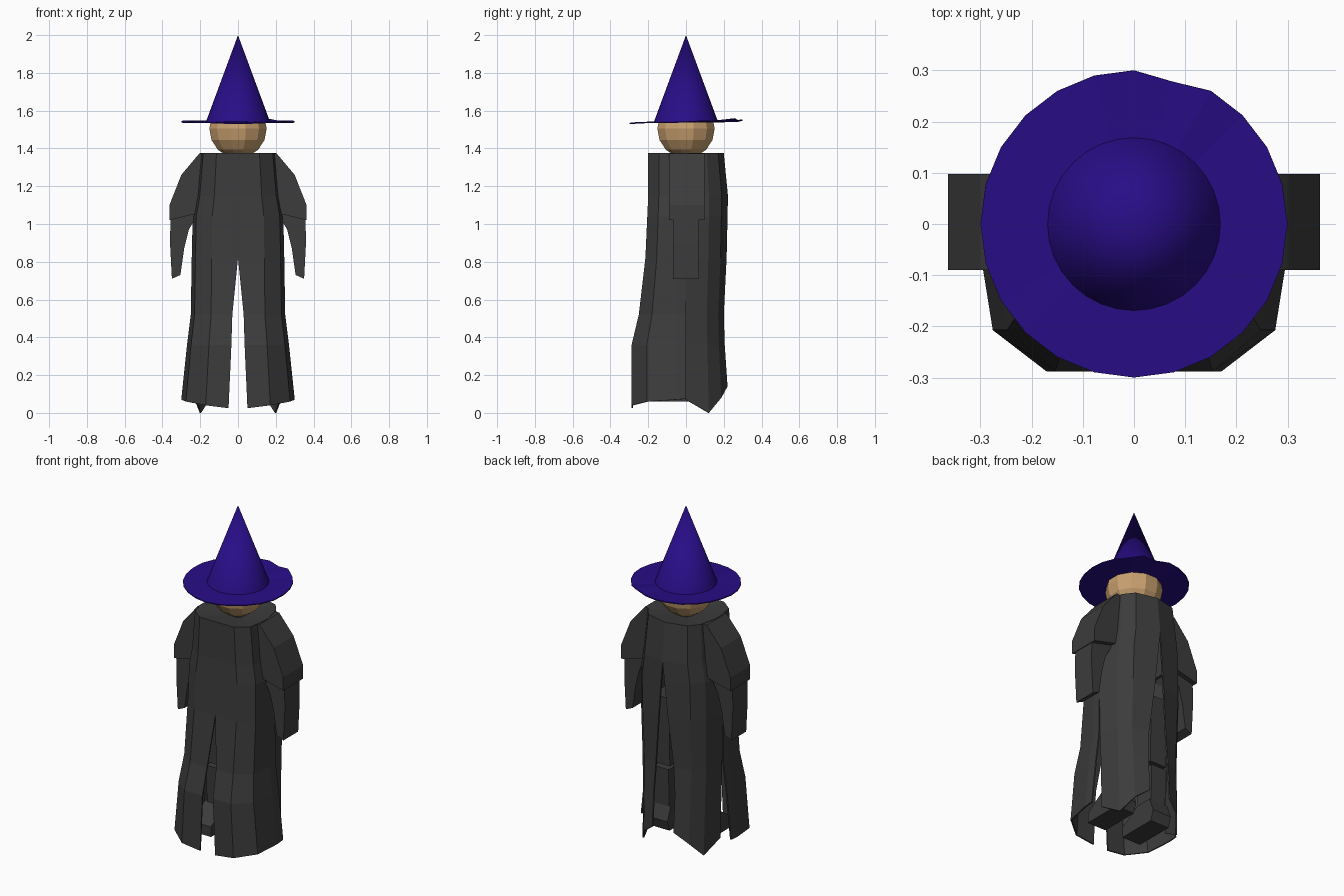
import bpy, bmesh, math

if "Cube" in bpy.data.objects:
    bpy.data.objects.remove(bpy.data.objects["Cube"])


def material(name, color):
    m = bpy.data.materials.new(name)
    m.diffuse_color = (*color, 1)
    m.use_nodes = True
    m.node_tree.nodes["Principled BSDF"].inputs["Base Color"].default_value = m.diffuse_color
    return m


CLOTH = material("dark_cloth", (0.045, 0.045, 0.045))
FELT = material("indigo_felt", (0.021, 0.004, 0.24))
SKIN = material("skin", (0.58, 0.35, 0.16))


def finish(name, bm, mat, mirror=False, thickness=0):
    bmesh.ops.remove_doubles(bm, verts=bm.verts, dist=0.0005)
    bmesh.ops.recalc_face_normals(bm, faces=bm.faces)
    me = bpy.data.meshes.new(name)
    bm.to_mesh(me)
    bm.free()
    me.materials.append(mat)
    ob = bpy.data.objects.new(name, me)
    bpy.context.collection.objects.link(ob)
    if mirror:
        ob.modifiers.new("mirror", 'MIRROR').merge_threshold = 0.001
    if thickness:
        s = ob.modifiers.new("thickness", 'SOLIDIFY')
        s.thickness = thickness
    return ob


def grid(bm, rows):
    vs = [[bm.verts.new(p) for p in r] for r in rows]
    for a, b in zip(vs, vs[1:]):
        for i in range(len(a) - 1):
            bm.faces.new((a[i], a[i + 1], b[i + 1], b[i]))


def prism(name, profile, y0, y1, mat, axis='XZ'):
    """Extrude a closed outline; XZ runs along y, YZ runs along x."""
    bm = bmesh.new()

    def place(p, t):
        return (p[0], t, p[1]) if axis == 'XZ' else (t, p[0], p[1])
    a = [bm.verts.new(place(p, y0)) for p in profile]
    b = [bm.verts.new(place(p, y1)) for p in profile]
    bm.faces.new(a)
    bm.faces.new(b[::-1])
    n = len(a)
    for i in range(n):
        bm.faces.new((a[i], a[(i + 1) % n], b[(i + 1) % n], b[i]))
    return finish(name, bm, mat, mirror=True)


# Robe: z, half width, front depth, back depth, front slit, back slit, back half width
LEVELS = [
    (1.355, .05, .05, .05, 0, 0, .05),
    (1.375, .20, .20, .20, 0, 0, .20),
    (1.15, .22, .20, .222, 0, 0, .22),
    (1.04, .24, .205, .22, 0, .01, .24),
    (.82, .245, .215, .215, 0, .03, .245),
    (.52, .25, .25, .20, .03, .06, .24),
    (.36, .27, .288, .205, .035, .07, .235),
    (.06, .30, .288, .22, .05, .07, .23),
]
FRONT = [(.57, -1), (.92, -.72), (1, -.2), (1, 0)]
BACK = [(1, 0), (.88, .55), (.65, .85)]
FRONT_HEM = [-.035, -.02, 0, .01, .015]
BACK_HEM = [.01, -.06, .02, .08]
front, back = [], []
for z, w, f, b, fs, bs, wb in LEVELS:
    hem = z < 0.1
    front.append([(x, y, z + hem * d) for (x, y), d in zip(
        [(fs, -f)] + [(u * w, v * f) for u, v in FRONT], FRONT_HEM)])
    back.append([(x, y, z + hem * d) for (x, y), d in zip(
        [(u * wb, v * b) for u, v in BACK] + [(bs, b)], BACK_HEM)])
bm = bmesh.new()
grid(bm, front)
grid(bm, back)
finish("robe", bm, CLOTH, mirror=True, thickness=0.008)

# Sleeves
prism("upper_sleeve", [(.18, 1.373), (.205, 1.373), (.30, 1.26), (.363, 1.10),
                       (.363, 1.02), (.20, 1.06)], -.09, .098, CLOTH)
prism("lower_sleeve", [(.21, 1.06), (.357, 1.04), (.36, .90), (.35, .71), (.305, .73),
                       (.285, .87), (.26, .97)], -.07, .07, CLOTH)

# Legs and boots
prism("thigh", [(-.06, .44), (.06, .44), (.07, .85), (-.07, .85)], .065, .175, CLOTH, 'YZ')
prism("shin", [(-.05, .17), (.06, .17), (.065, .42), (-.06, .42)], .07, .17, CLOTH, 'YZ')
prism("boot", [(-.17, .06), (.07, .06), (.09, .12), (.06, .20), (-.05, .20), (-.17, .12)],
      .06, .185, CLOTH, 'YZ')

# Head
bm = bmesh.new()
bmesh.ops.create_uvsphere(bm, u_segments=12, v_segments=8, radius=.157)
head = finish("head", bm, SKIN)
head.location.z = 1.505
head.rotation_euler.z = math.radians(15)

# Hat crown
bm = bmesh.new()
bmesh.ops.create_cone(bm, cap_ends=True, segments=32, radius1=.17, radius2=0, depth=.46)
crown = finish("hat_crown", bm, FELT)
crown.location.z = 1.77
bpy.context.view_layer.objects.active = crown
crown.select_set(True)
bpy.ops.object.shade_smooth_by_angle(angle=math.radians(40))

# Hat brim, with a slight wave and a kink at the back right
N = 24
inner, outer = [], []
for i in range(N + 1):
    a = 2 * math.pi * (i % N) / N
    kink = {4: .012, 5: -.004}.get(i, 0)
    r = .288 if i == 5 else .3
    inner.append((.16 * math.cos(a), .16 * math.sin(a), 1.543))
    outer.append((r * math.cos(a), r * math.sin(a),
                  1.544 + .007 * math.sin(a) + .002 * math.sin(5 * a) + kink))
bm = bmesh.new()
grid(bm, [inner, outer])
finish("hat_brim", bm, FELT, thickness=0.006)
